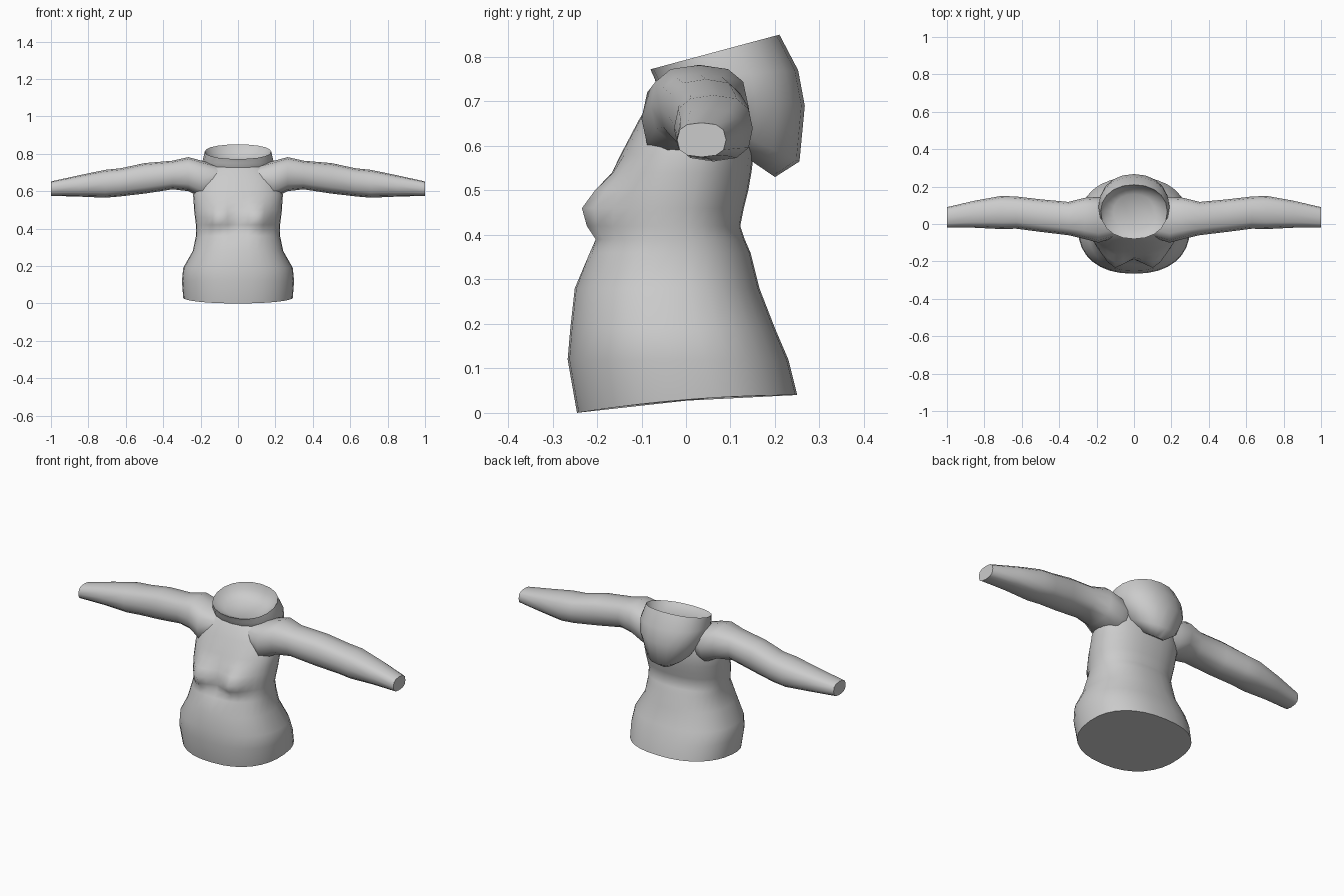
import bpy, bmesh, math

if "Cube" in bpy.data.objects:
    bpy.data.objects.remove(bpy.data.objects["Cube"])

cloth = bpy.data.materials.new("grey cloth")
cloth.diffuse_color = (0.6, 0.6, 0.6, 1)
cloth.use_nodes = True
cloth.node_tree.nodes["Principled BSDF"].inputs["Base Color"].default_value = cloth.diffuse_color


def superpoint(a, power):
    """Point on a unit superellipse."""
    c, s = math.cos(a), math.sin(a)
    return (math.copysign(abs(c) ** (2 / power), c),
            math.copysign(abs(s) ** (2 / power), s))


def loft(name, rings, angle=60):
    """Skin a list of equal-length point rings and cap both ends."""
    bm = bmesh.new()
    loops = [[bm.verts.new(p) for p in ring] for ring in rings]
    n = len(loops[0])
    for a, b in zip(loops, loops[1:]):
        for i in range(n):
            j = (i + 1) % n
            bm.faces.new((a[i], a[j], b[j], b[i]))
    bm.faces.new(loops[0])
    bm.faces.new(loops[-1])
    bmesh.ops.recalc_face_normals(bm, faces=bm.faces)
    mesh = bpy.data.meshes.new(name)
    bm.to_mesh(mesh)
    bm.free()
    mesh.materials.append(cloth)
    obj = bpy.data.objects.new(name, mesh)
    bpy.context.collection.objects.link(obj)
    bpy.ops.object.select_all(action='DESELECT')
    obj.select_set(True)
    bpy.context.view_layer.objects.active = obj
    bpy.ops.object.shade_smooth_by_angle(angle=math.radians(angle))
    return obj


# Torso: height, half width, front y, back y
torso = [
    (0.02, 0.293, -0.245, 0.25), (0.12, 0.30, -0.266, 0.23),
    (0.19, 0.293, -0.26, 0.20), (0.28, 0.242, -0.25, 0.165),
    (0.36, 0.225, -0.215, 0.145), (0.39, 0.224, -0.19, 0.132),
    (0.42, 0.225, -0.185, 0.122), (0.46, 0.23, -0.18, 0.13),
    (0.50, 0.235, -0.175, 0.14), (0.54, 0.237, -0.162, 0.147),
    (0.58, 0.24, -0.147, 0.152), (0.66, 0.225, -0.105, 0.15),
    (0.72, 0.175, -0.068, 0.135), (0.74, 0.13, -0.05, 0.11)]
SEG = 32
rings = []
for k, (z, hw, yf, yb) in enumerate(torso):
    ring = []
    for i in range(SEG):
        c, s = superpoint(2 * math.pi * i / SEG, 2.3)
        x, y = hw * c, (yf + yb) / 2 + (yb - yf) / 2 * s
        # hem dips toward the front
        h = 0.03 + 0.02 * s - 0.01 * s * s if k == 0 else z
        # rounded chest
        if s < 0:
            y -= 0.065 * math.exp(-((abs(x) - 0.105) / 0.065) ** 2
                                  - ((z - 0.455) / 0.065) ** 2)
        ring.append((x, y, h))
    rings.append(ring)
loft("torso", rings)

# Sleeves: x, bottom z, top z, front y, back y
sleeve = [
    (0.10, 0.60, 0.735, -0.07, 0.12), (0.19, 0.56, 0.762, -0.10, 0.145),
    (0.265, 0.60, 0.782, -0.08, 0.14), (0.35, 0.61, 0.763, -0.06, 0.118),
    (0.50, 0.587, 0.75, -0.042, 0.132), (0.63, 0.572, 0.722, -0.025, 0.147),
    (0.71, 0.565, 0.714, -0.027, 0.15), (0.85, 0.571, 0.685, -0.02, 0.125),
    (1.0, 0.575, 0.652, -0.02, 0.09)]
for side, label in ((-1, "left_sleeve"), (1, "right_sleeve")):
    rings = []
    for x, zb, zt, yf, yb in sleeve:
        ring = []
        for i in range(12):
            c, s = superpoint(2 * math.pi * i / 12, 2.6)
            ring.append((side * x, (yf + yb) / 2 + (yb - yf) / 2 * c,
                         (zb + zt) / 2 + (zt - zb) / 2 * s))
        rings.append(ring)
    loft(label, rings)

# Hood: half width, front y, front z, back y, back z (outside up, then inside)
hood = [
    (0.07, -0.02, 0.68, 0.20, 0.53), (0.135, -0.045, 0.70, 0.255, 0.565),
    (0.185, -0.065, 0.73, 0.267, 0.69), (0.19, -0.07, 0.75, 0.252, 0.77),
    (0.178, -0.08, 0.772, 0.21, 0.85),
    (0.16, -0.06, 0.765, 0.20, 0.81), (0.11, -0.03, 0.755, 0.16, 0.765)]
rings = []
for hw, yf, zf, yb, zb in hood:
    ring = []
    for i in range(20):
        c, s = superpoint(2 * math.pi * i / 20, 2.15)
        t = (s + 1) / 2
        ring.append((hw * c, yf + (yb - yf) * t, zf + (zb - zf) * t))
    rings.append(ring)
loft("hood", rings)
